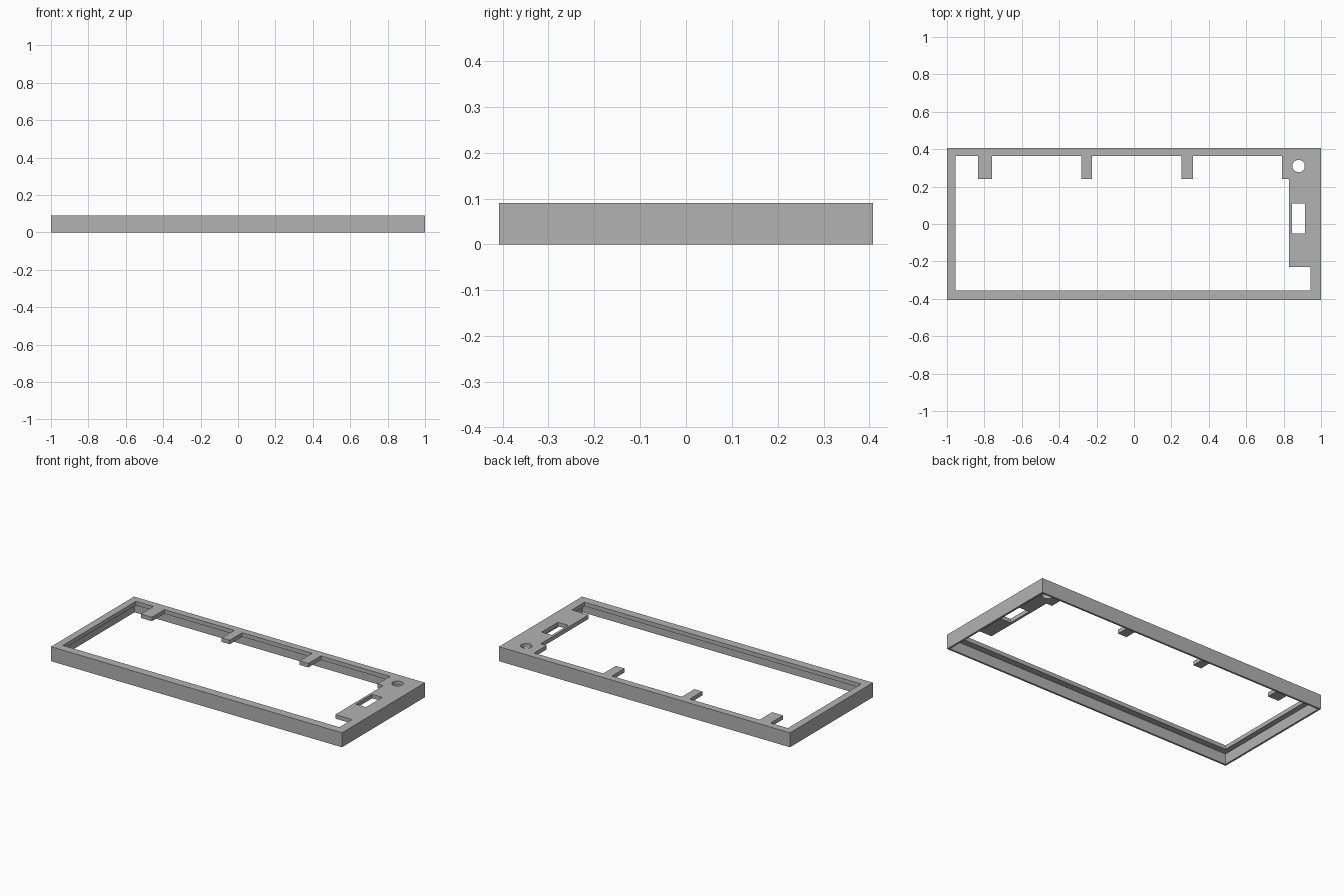
import bpy
import bmesh
import math

cube = bpy.data.objects.get("Cube")
if cube:
    bpy.data.objects.remove(cube, do_unlink=True)

HALF_X, HALF_Y, HEIGHT = 1.0, 0.4075, 0.09
WALL, PLATE = 0.012, 0.025

grey = bpy.data.materials.new("light_grey")
grey.use_nodes = True
grey.diffuse_color = (0.448, 0.448, 0.448, 1)
grey.node_tree.nodes["Principled BSDF"].inputs["Base Color"].default_value = grey.diffuse_color


def prism(name, outline, z0, z1):
    """Extrude a flat outline from z0 up to z1."""
    bm = bmesh.new()
    face = bm.faces.new([bm.verts.new((x, y, z0)) for x, y in outline])
    ext = bmesh.ops.extrude_face_region(bm, geom=[face])
    top = [v for v in ext["geom"] if isinstance(v, bmesh.types.BMVert)]
    bmesh.ops.translate(bm, verts=top, vec=(0, 0, z1 - z0))
    bmesh.ops.recalc_face_normals(bm, faces=bm.faces)
    mesh = bpy.data.meshes.new(name)
    bm.to_mesh(mesh)
    bm.free()
    mesh.materials.append(grey)
    ob = bpy.data.objects.new(name, mesh)
    bpy.context.collection.objects.link(ob)
    return ob


def rect(x0, x1, y0, y1):
    return [(x0, y0), (x1, y0), (x1, y1), (x0, y1)]


# Outer block
frame = prism("bezel_frame", rect(-HALF_X, HALF_X, -HALF_Y, HALF_Y), 0, HEIGHT)

# Hollow underside, leaving a thin skirt and a top plate
ix, iy = HALF_X - WALL, HALF_Y - WALL
cavity = prism("underside_cutter", rect(-ix, ix, -iy, iy), -0.1, HEIGHT - PLATE)

# Main opening, its outline going round the tabs and the side panel
left, right, front, back, tab_end = -0.955, 0.945, -0.355, 0.363, 0.24
outline = [(left, front), (right, front), (right, -0.23), (0.83, -0.23),
           (0.83, tab_end), (0.79, tab_end), (0.79, back)]
for x0, x1 in ((0.255, 0.315), (-0.28, -0.225), (-0.835, -0.76)):
    outline += [(x1, back), (x1, tab_end), (x0, tab_end), (x0, back)]
outline.append((left, back))
opening = prism("opening_cutter", outline, -0.1, 0.2)

# Slot and round hole in the side panel
slot = prism("slot_cutter", rect(0.845, 0.915, -0.05, 0.11), -0.1, 0.2)
circle = [(0.88 + 0.033 * math.cos(a), 0.31 + 0.033 * math.sin(a))
          for a in (math.tau * i / 32 for i in range(32))]
hole = prism("hole_cutter", circle, -0.1, 0.2)

# Cut everything, then drop the cutters
bpy.context.view_layer.objects.active = frame
for cutter in (cavity, opening, slot, hole):
    mod = frame.modifiers.new(cutter.name, "BOOLEAN")
    mod.operation = "DIFFERENCE"
    mod.solver = "EXACT"
    mod.object = cutter
    bpy.ops.object.modifier_apply(modifier=mod.name)
    bpy.data.objects.remove(cutter, do_unlink=True)

# Smooth only the round hole
bpy.ops.object.select_all(action="DESELECT")
frame.select_set(True)
bpy.ops.object.shade_smooth_by_angle(angle=math.radians(30))
